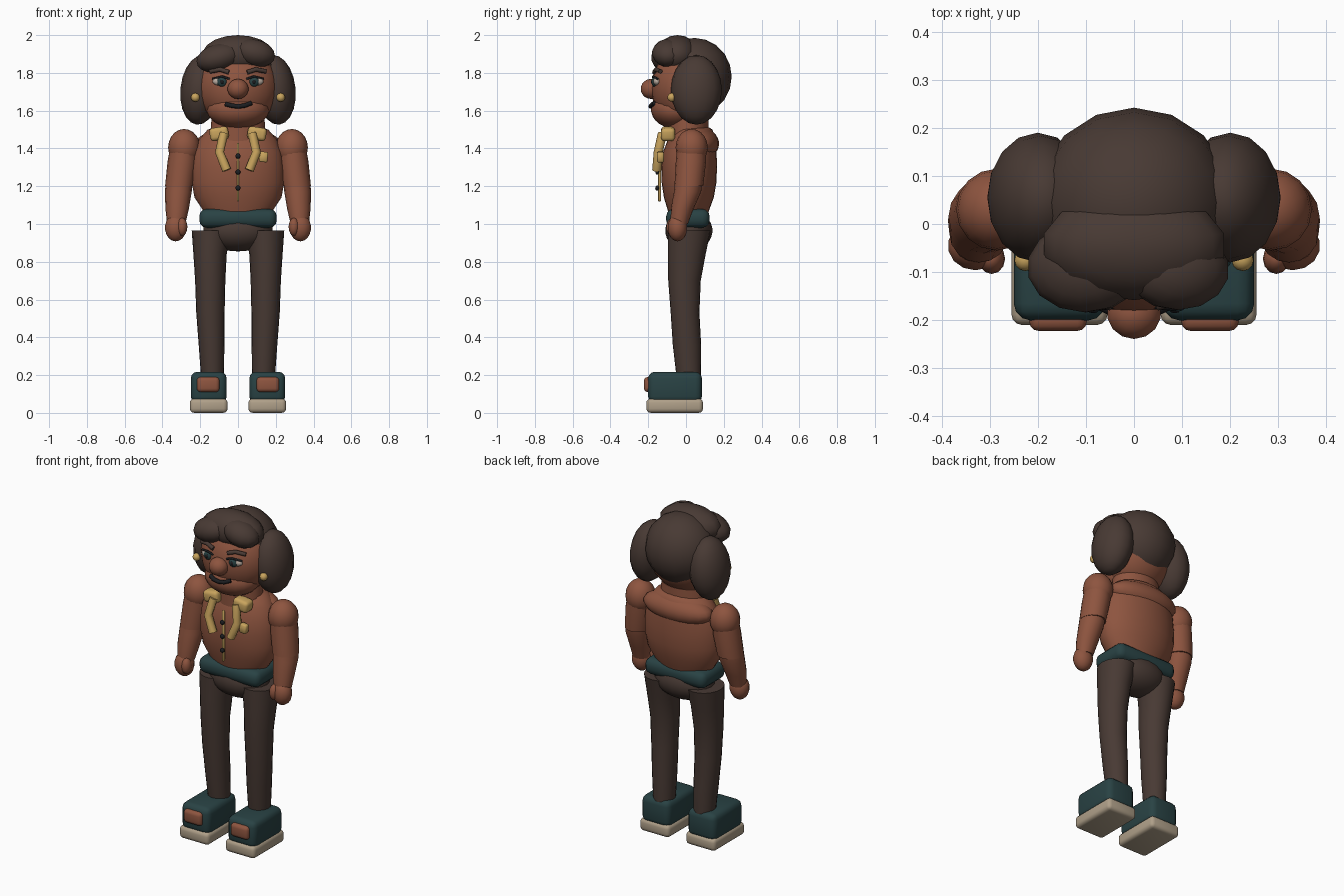
import bpy, bmesh, math
from mathutils import Vector

if "Cube" in bpy.data.objects:
    bpy.data.objects.remove(bpy.data.objects["Cube"], do_unlink=True)


def material(name, rgb):
    m = bpy.data.materials.new(name)
    m.use_nodes = True
    m.diffuse_color = (*rgb, 1)
    m.node_tree.nodes["Principled BSDF"].inputs["Base Color"].default_value = (*rgb, 1)
    return m


SKIN = material("warm brown", (0.27, 0.09, 0.05))
HAIR = material("dark brown", (0.065, 0.042, 0.034))
TEAL = material("deep teal", (0.022, 0.055, 0.058))
GOLD = material("gold", (0.58, 0.37, 0.11))
BEIGE = material("sole beige", (0.43, 0.35, 0.25))
BLACK = material("near black", (0.012, 0.013, 0.015))
WHITE = material("eye white", (0.5, 0.42, 0.36))


def finish(bm, name, mat, angle=50):
    bmesh.ops.recalc_face_normals(bm, faces=bm.faces[:])
    me = bpy.data.meshes.new(name)
    bm.to_mesh(me)
    bm.free()
    ob = bpy.data.objects.new(name, me)
    bpy.context.collection.objects.link(ob)
    me.materials.append(mat)
    bpy.ops.object.select_all(action='DESELECT')
    ob.select_set(True)
    bpy.context.view_layer.objects.active = ob
    bpy.ops.object.shade_smooth_by_angle(angle=math.radians(angle))
    return ob


def ball(name, mat, loc, radii, seg=18, tilt=0):
    bm = bmesh.new()
    bmesh.ops.create_uvsphere(bm, u_segments=seg, v_segments=seg * 2 // 3, radius=1)
    for v in bm.verts:
        v.co = Vector(a * b for a, b in zip(v.co, radii))
    ob = finish(bm, name, mat)
    ob.location = loc
    ob.rotation_euler.y = tilt
    return ob


def box(name, mat, loc, size, bevel, tilt=0, segments=3):
    bm = bmesh.new()
    bmesh.ops.create_cube(bm, size=1)
    for v in bm.verts:
        v.co = Vector(a * b for a, b in zip(v.co, size))
    bmesh.ops.bevel(bm, geom=bm.edges[:], offset=bevel, segments=segments,
                    profile=0.5, affect='EDGES')
    ob = finish(bm, name, mat)
    ob.location = loc
    ob.rotation_euler.y = tilt
    return ob


# Stack of horizontal elliptical rings: (x, y, z, rx, ry)
def loft(name, mat, rings, n=20):
    bm = bmesh.new()
    loops = []
    for x, y, z, rx, ry in rings:
        loops.append([bm.verts.new((x + rx * math.cos(i * math.tau / n),
                                    y + ry * math.sin(i * math.tau / n), z))
                      for i in range(n)])
    for a, b in zip(loops, loops[1:]):
        for i in range(n):
            j = (i + 1) % n
            bm.faces.new((a[i], a[j], b[j], b[i]))
    bm.faces.new(loops[0])
    bm.faces.new(loops[-1])
    return finish(bm, name, mat)


# Round strip along a few points
def strip(name, mat, points, radius):
    cu = bpy.data.curves.new(name, 'CURVE')
    cu.dimensions = '3D'
    cu.bevel_depth = radius
    cu.bevel_resolution = 2
    cu.use_fill_caps = True
    sp = cu.splines.new('POLY')
    sp.points.add(len(points) - 1)
    for p, co in zip(sp.points, points):
        p.co = (*co, 1)
    ob = bpy.data.objects.new(name, cu)
    bpy.context.collection.objects.link(ob)
    cu.materials.append(mat)
    bpy.ops.object.select_all(action='DESELECT')
    ob.select_set(True)
    bpy.context.view_layer.objects.active = ob
    bpy.ops.object.convert(target='MESH')
    bpy.ops.object.shade_smooth_by_angle(angle=math.radians(50))


# Head and face
ball("head", SKIN, (0, 0, 1.72), (0.215, 0.185, 0.21), 24)
ball("chin", SKIN, (0, -0.055, 1.605), (0.165, 0.13, 0.1), 20)
ball("nose", SKIN, (0, -0.185, 1.715), (0.057, 0.055, 0.053), 14)
strip("mouth", BLACK, [(-0.065, -0.17, 1.635), (-0.035, -0.185, 1.627), (0, -0.187, 1.622),
                       (0.035, -0.185, 1.627), (0.07, -0.168, 1.64)], 0.012)

# Hair masses
ball("back_hair", HAIR, (0, 0.045, 1.78), (0.205, 0.197, 0.205), 16)
ball("top_hair", HAIR, (0, -0.045, 1.895), (0.195, 0.115, 0.105), 14)
ball("right_fringe", HAIR, (-0.1, -0.09, 1.88), (0.125, 0.095, 0.075), 14, -0.25)
ball("left_fringe", HAIR, (0.09, -0.095, 1.905), (0.11, 0.085, 0.072), 14, 0.25)

# Torso, neck and upper back
loft("neck", SKIN, [(0, 0.01, 1.44, 0.15, 0.11), (0, 0.01, 1.56, 0.14, 0.11)])
loft("torso", SKIN, [(0, 0.012, 1.04, 0.17, 0.1), (0, 0.013, 1.08, 0.19, 0.112),
                     (0, 0.015, 1.14, 0.23, 0.132), (0, 0.016, 1.22, 0.245, 0.145),
                     (0, 0.017, 1.3, 0.245, 0.147), (0, 0.02, 1.38, 0.235, 0.142),
                     (0, 0.03, 1.45, 0.205, 0.125), (0, 0.035, 1.5, 0.16, 0.105),
                     (0, 0.035, 1.515, 0.1, 0.08)], 28)
ball("upper_back", SKIN, (0, 0.075, 1.425), (0.225, 0.1, 0.085), 20)

# Shirt placket and buttons
box("placket", GOLD, (0, -0.14, 1.275), (0.012, 0.015, 0.31), 0.003, segments=1)
for z in (1.36, 1.275, 1.19):
    ball("button", BLACK, (0, -0.152, z), (0.014, 0.011, 0.014), 10)
box("chest_tab", GOLD, (0.135, -0.135, 1.355), (0.045, 0.035, 0.055), 0.006, 0.1, 1)

# Waist
box("belt", TEAL, (0, 0.01, 1.03), (0.41, 0.23, 0.1), 0.04)
ball("hips", HAIR, (0, 0.015, 0.965), (0.185, 0.125, 0.11), 20)

for s, side in ((1, "left"), (-1, "right")):
    # Side hair and earring
    ball(side + "_side_hair", HAIR, (s * 0.2, 0.055, 1.71), (0.105, 0.135, 0.185), 16, -s * 0.1)
    ball(side + "_earring", GOLD, (s * 0.226, -0.075, 1.67), (0.023, 0.023, 0.023), 12)

    # Eye, lid and brow
    ball(side + "_eye", WHITE, (s * 0.09, -0.153, 1.755), (0.046, 0.022, 0.024), 14)
    ball(side + "_iris", TEAL, (s * 0.085, -0.167, 1.753), (0.027, 0.016, 0.026), 12)
    ball(side + "_pupil", BLACK, (s * 0.085, -0.179, 1.753), (0.012, 0.007, 0.012), 8)
    strip(side + "_eyelid", BLACK, [(s * 0.045, -0.172, 1.768), (s * 0.085, -0.174, 1.781),
                                    (s * 0.135, -0.15, 1.768)], 0.006)
    strip(side + "_brow", HAIR, [(s * 0.048, -0.168, 1.803), (s * 0.095, -0.158, 1.818),
                                 (s * 0.148, -0.135, 1.808)], 0.012)

    # Gold collar with hanging lapel
    box(side + "_collar", GOLD, (s * 0.1, -0.095, 1.478), (0.1, 0.075, 0.07), 0.02, s * 0.15)
    strip(side + "_lapel", GOLD, [(s * 0.075, -0.125, 1.48), (s * 0.098, -0.147, 1.38),
                                  (s * 0.06, -0.155, 1.285)], 0.024)

    # Arm, hand and thumb
    ball(side + "_shoulder", SKIN, (s * 0.285, 0.03, 1.405), (0.085, 0.085, 0.098), 16)
    loft(side + "_upper_arm", SKIN, [(s * 0.285, 0.03, 1.43, 0.07, 0.075),
                                     (s * 0.295, 0.026, 1.33, 0.078, 0.08),
                                     (s * 0.312, 0.015, 1.2, 0.074, 0.076)], 16)
    loft(side + "_forearm", SKIN, [(s * 0.312, 0.015, 1.225, 0.07, 0.072),
                                   (s * 0.316, 0.008, 1.17, 0.071, 0.072),
                                   (s * 0.322, -0.02, 1.08, 0.062, 0.06),
                                   (s * 0.327, -0.036, 1.0, 0.048, 0.046)], 16)
    ball(side + "_hand", SKIN, (s * 0.33, -0.045, 0.98), (0.058, 0.052, 0.072), 14)
    ball(side + "_thumb", SKIN, (s * 0.296, -0.072, 0.985), (0.028, 0.032, 0.048), 12)

    # Trouser leg
    loft(side + "_leg", HAIR, [(s * 0.135, 0.015, 0.18, 0.06, 0.064),
                               (s * 0.14, 0.005, 0.36, 0.068, 0.075),
                               (s * 0.146, -0.005, 0.53, 0.075, 0.076),
                               (s * 0.147, -0.008, 0.7, 0.08, 0.086),
                               (s * 0.148, 0.004, 0.84, 0.088, 0.1),
                               (s * 0.141, 0.017, 0.965, 0.104, 0.113)], 20)

    # Shoe, sole and toe patch
    box(side + "_shoe", TEAL, (s * 0.155, -0.058, 0.135), (0.19, 0.285, 0.165), 0.035)
    box(side + "_sole", BEIGE, (s * 0.155, -0.06, 0.038), (0.2, 0.3, 0.075), 0.022)
    box(side + "_toe_patch", SKIN, (s * 0.158, -0.195, 0.15), (0.12, 0.055, 0.08), 0.02)
